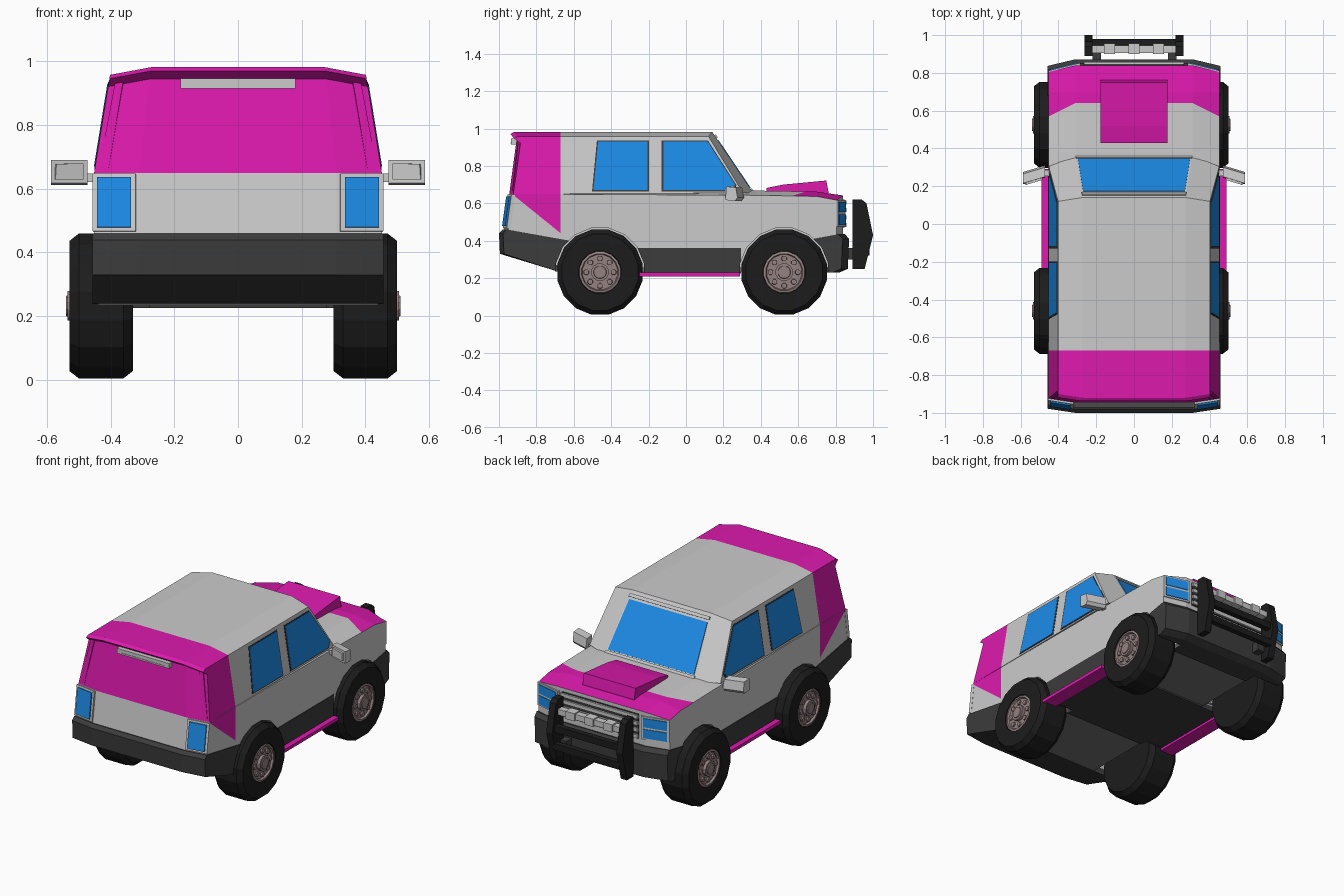
import bpy, bmesh, math
from mathutils import Vector

if "Cube" in bpy.data.objects:
    bpy.data.objects.remove(bpy.data.objects["Cube"])


def mat(name, r, g, b):
    m = bpy.data.materials.new(name)
    m.diffuse_color = (r, g, b, 1)
    m.use_nodes = True
    m.node_tree.nodes["Principled BSDF"].inputs["Base Color"].default_value = m.diffuse_color
    return m


GREY = mat("grey", .8, .8, .8)
PINK = mat("magenta", .72, .01, .42)
BLUE = mat("blue_glass", .012, .26, .8)
DARK = mat("dark_trim", .045, .045, .045)
FLOOR = mat("floor_grey", .17, .17, .17)
TYRE = mat("tyre_black", .012, .012, .012)
HUB = mat("hub_brown", .3, .22, .22)


def finish(bm, name, mats):
    bmesh.ops.recalc_face_normals(bm, faces=bm.faces[:])
    me = bpy.data.meshes.new(name)
    bm.to_mesh(me)
    bm.free()
    for m in mats:
        me.materials.append(m)
    ob = bpy.data.objects.new(name, me)
    bpy.context.collection.objects.link(ob)
    return ob


def prism(name, profile, xs, mats, warp=None, cuts=(), paint=None):
    """Side profile (y, z) lofted across x stations, then cut and painted."""
    bm = bmesh.new()
    rings = []
    for x in xs:
        outer = len(xs) > 2 and x in (xs[0], xs[-1])
        rings.append([bm.verts.new(warp(x, y, z, outer) if warp else (x, y, z)) for y, z in profile])
    n = len(profile)
    for a, b in zip(rings, rings[1:]):
        for i in range(n):
            j = (i + 1) % n
            bm.faces.new((a[i], a[j], b[j], b[i]))
    bm.faces.new(rings[0])
    bm.faces.new(rings[-1])
    for co, no in cuts:
        geom = bm.verts[:] + bm.edges[:] + bm.faces[:]
        bmesh.ops.bisect_plane(bm, geom=geom, plane_co=co, plane_no=no, dist=1e-5)
    bmesh.ops.recalc_face_normals(bm, faces=bm.faces[:])
    if paint:
        for f in bm.faces:
            f.material_index = int(paint(f.calc_center_median(), f.normal))
    return finish(bm, name, mats)


def panel(name, pts, m, t=.006):
    """Flat polygon thickened by t to both sides."""
    pts = [Vector(p) for p in pts]
    no = (pts[1] - pts[0]).cross(pts[2] - pts[0]).normalized() * t
    bm = bmesh.new()
    a = [bm.verts.new(p - no) for p in pts]
    b = [bm.verts.new(p + no) for p in pts]
    bm.faces.new(a)
    bm.faces.new(b)
    for i in range(len(a)):
        j = (i + 1) % len(a)
        bm.faces.new((a[i], a[j], b[j], b[i]))
    return finish(bm, name, [m])


def box(name, x0, x1, y0, y1, z0, z1, m):
    return prism(name, [(y0, z0), (y1, z0), (y1, z1), (y0, z1)], (x0, x1), [m])


def lathe(name, prof, c, s, n, m):
    """Profile (offset along x, radius) turned around an x axis through c."""
    bm = bmesh.new()
    rings = [[bm.verts.new((c[0] + s * o, c[1] + r * math.cos((i + .5) * math.tau / n),
                            c[2] + r * math.sin((i + .5) * math.tau / n))) for i in range(n)] for o, r in prof]
    for a, b in zip(rings, rings[1:]):
        for i in range(n):
            j = (i + 1) % n
            bm.faces.new((a[i], a[j], b[j], b[i]))
    bm.faces.new(rings[0])
    bm.faces.new(rings[-1])
    return finish(bm, name, [m])


# Lower body with hood
def body_warp(x, y, z, outer):
    if outer:
        if z > .6 and y > .3:
            z -= .025
        y += .022 if y < -.9 else (-.035 if y > .8 else 0)
    return x, y, z


def body_paint(c, n):
    if n.z > .3 and c.y > .4:
        return c.y > .64 - .5 * max(0, abs(c.x) - .31)
    return abs(n.x) > .8 and c.y < -.67 and c.z > .44 - (c.y + .67) * .81


XS = (-.452, -.31, .31, .452)
body = prism("lower_body", [(-.66, .26), (-.97, .36), (-.972, .46), (-.945, .65), (.38, .668), (.70, .662),
                            (.84, .642), (.84, .26)], XS, [GREY, PINK], body_warp,
             [((0, .64, 0), (0, 1, 0)), ((0, -.67, 0), (0, 1, 0)), ((0, -.67, .44), (0, .21, .26)),
              ((.31, .64, 0), (.5, 1, 0)), ((-.31, .64, 0), (-.5, 1, 0))], body_paint)


# Cabin with tapered sides and crowned roof
def side_x(z):
    return .452 * (1 - (z - .65) * .36)


def cabin_warp(x, y, z, outer):
    if outer:
        if z > .9:
            z -= .024
            y += .02 if y < 0 else -.02
        else:
            y += .022 if y < 0 else -.055
    return x * (1 - (z - .65) * .36), y, z


prism("cabin", [(-.945, .65), (-.905, .945), (-.938, .97), (-.92, .982), (.14, .982), (.36, .655)], XS,
      [GREY, PINK], cabin_warp, [((0, -.67, 0), (0, 1, 0))], lambda c, n: c.y < -.67)

# Bumpers, floor and sills
BX = (-.457, -.31, .31, .457)
rear = prism("rear_bumper", [(-.62, .40), (-.98, .46), (-1, .44), (-.995, .33), (-.70, .24), (-.62, .24)], BX, [DARK],
             body_warp)
front = prism("front_bumper", [(.68, .41), (.85, .435), (.872, .41), (.865, .25), (.82, .23), (.68, .23)], BX, [DARK],
              body_warp)
floor = box("floor", -.44, .44, -.70, .80, .235, .28, FLOOR)
sill = box("sill", -.456, .456, -.27, .295, .225, .36, DARK)

# Wheel arches cut from the body
for y in (-.46, .525):
    for s in (-1, 1):
        cutter = lathe("arch_cutter", [(-.14, .24), (.2, .24)], (s * .42, y, .232), s, 16, GREY)
        cutter.hide_render = True
        for ob in (body, rear, front, floor, sill):
            md = ob.modifiers.new("arch", 'BOOLEAN')
            md.operation = 'DIFFERENCE'
            md.object = cutter
            bpy.context.view_layer.objects.active = ob
            bpy.ops.object.modifier_apply(modifier=md.name)
        bpy.data.objects.remove(cutter)

# Wheels: tyre, hub disc, cap and bolts
for y in (-.46, .525):
    for s in (-1, 1):
        c = (s * .415 - .015, y, .232)
        lathe("tyre", [(-.1, .14), (-.1, .208), (-.07, .232), (.07, .232), (.1, .208), (.1, .115), (.08, .11)],
              c, s, 16, TYRE)
        lathe("hub", [(.06, .112), (.095, .112), (.098, .1), (.086, .095)], c, s, 16, HUB)
        lathe("hub_cap", [(.08, .048), (.105, .048), (.105, .035), (.11, .033)], c, s, 12, HUB)
        for k in range(8):
            a = k * math.tau / 8
            lathe("bolt", [(.08, .016), (.096, .014)],
                  (c[0], y + .073 * math.cos(a), .232 + .073 * math.sin(a)), s, 8, HUB)

# Windscreen on the sloped front of the cabin
def screen(x, t):
    y, z = .36 - .22 * t, .655 + .327 * t
    return x * (1 - (z - .65) * .36), y, z


panel("windscreen", [screen(-.30, .08), screen(.30, .08), screen(.30, .86), screen(-.30, .86)], BLUE, .004)
for t in (.04, .92):
    panel("windscreen_frame", [screen(-.33 + .02, t - .025), screen(.31, t - .025), screen(.31, t + .025),
                               screen(-.31, t + .025)], GREY, .008)

# Paired parts
for s in (-1, 1):
    for name, pts in (("rear_window", [(-.495, .67), (-.47, .93), (-.205, .93), (-.205, .67)]),
                      ("front_window", [(-.12, .67), (-.12, .93), (.115, .93), (.262, .70), (.24, .67)])):
        cy = sum(p[0] for p in pts) / len(pts)
        big = [(cy + (y - cy) * 1.05, .8 + (z - .8) * 1.05) for y, z in pts]
        panel(name + "_seal", [(s * side_x(z), y, z) for y, z in big], DARK, .002)
        panel(name, [(s * side_x(z), y, z) for y, z in pts], BLUE, .004)
    box("side_step", s * .40, s * .49, -.25, .29, .21, .23, PINK)
    # Door mirror
    box("mirror_arm", s * .43, s * .485, .255, .285, .622, .648, GREY)
    prism("mirror", [(.235, .618), (.285, .612), (.30, .63), (.29, .685), (.24, .69)], (s * .472, s * .587),
          [GREY], lambda x, y, z, o, s=s: (x, y - (abs(x) - .472) * .3 + .01, z))
    panel("mirror_glass", [(s * .487, .239, .63), (s * .575, .213, .63), (s * .572, .213, .678),
                           (s * .487, .239, .68)], GREY, .006)
    # Tail lamp wrapping the rear corner
    for name, a, b, z0, z1, d, m in (("tail_lamp_frame", .32, .455, .466, .646, 0, GREY),
                                     ("tail_lamp", .335, .442, .478, .635, .008, BLUE)):
        panel(name, [(s * x, -.972 - d + (x - .31) * .155 + (z - .46) * .14, z)
                     for x, z in ((a, z0), (b, z0), (b, z1), (a, z1))], m, .010)
    # Head lamp with two panes
    for name, a, b, z0, z1, d, m in (("head_lamp_frame", .285, .452, .475, .618, 0, GREY),
                                     ("head_lamp_low", .30, .44, .485, .54, .005, BLUE),
                                     ("head_lamp_high", .30, .44, .553, .608, .005, BLUE)):
        panel(name, [(s * x, .84 + d - (x - .31) * .246, z)
                     for x, z in ((a, z0), (b, z0), (b, z1), (a, z1))], m, .007)
    # Bull bar upright
    prism("bull_bar_upright", [(.89, .25), (.955, .25), (1, .43), (.965, .60), (.94, .62), (.89, .62)],
          (s * .22, s * .262), [TYRE])
    # Raised tailgate edge
    panel("tailgate_edge", [(s * x, -.937 + (z - .65) * .136 + (x - .31) * .14, z)
                            for x, z in ((.405, .665), (.435, .665), (.385, .935), (.36, .935))], PINK, .008)

# Tailgate brake lamp
box("brake_lamp", -.18, .18, -.935, -.90, .915, .947, GREY)
box("brake_lamp_slot", -.15, .15, -.938, -.92, .920, .926, GREY)

# Hood scoop
prism("hood_scoop", [(.43, .64), (.43, .682), (.52, .70), (.75, .722), (.762, .66), (.762, .64)], (-.178, .178), [PINK])

# Grille and bull bar rails
box("grille", -.265, .265, .83, .847, .47, .62, DARK)
for z in (.485, .525, .565, .605):
    box("grille_slat", -.265, .265, .84, .858, z - .011, z + .011, GREY)
box("bull_bar_grey_rail", -.225, .225, .905, .945, .525, .56, GREY)
for x in (-.13, 0, .13):
    box("rail_clamp", x - .03, x + .03, .90, .955, .52, .568, GREY)
for z in (.34, .45):
    box("bull_bar_dark_rail", -.225, .225, .945, .98, z - .02, z + .02, TYRE)
for x in (-.2, .2):
    box("bull_bar_mount", x - .02, x + .025, .84, .92, .30, .36, DARK)
